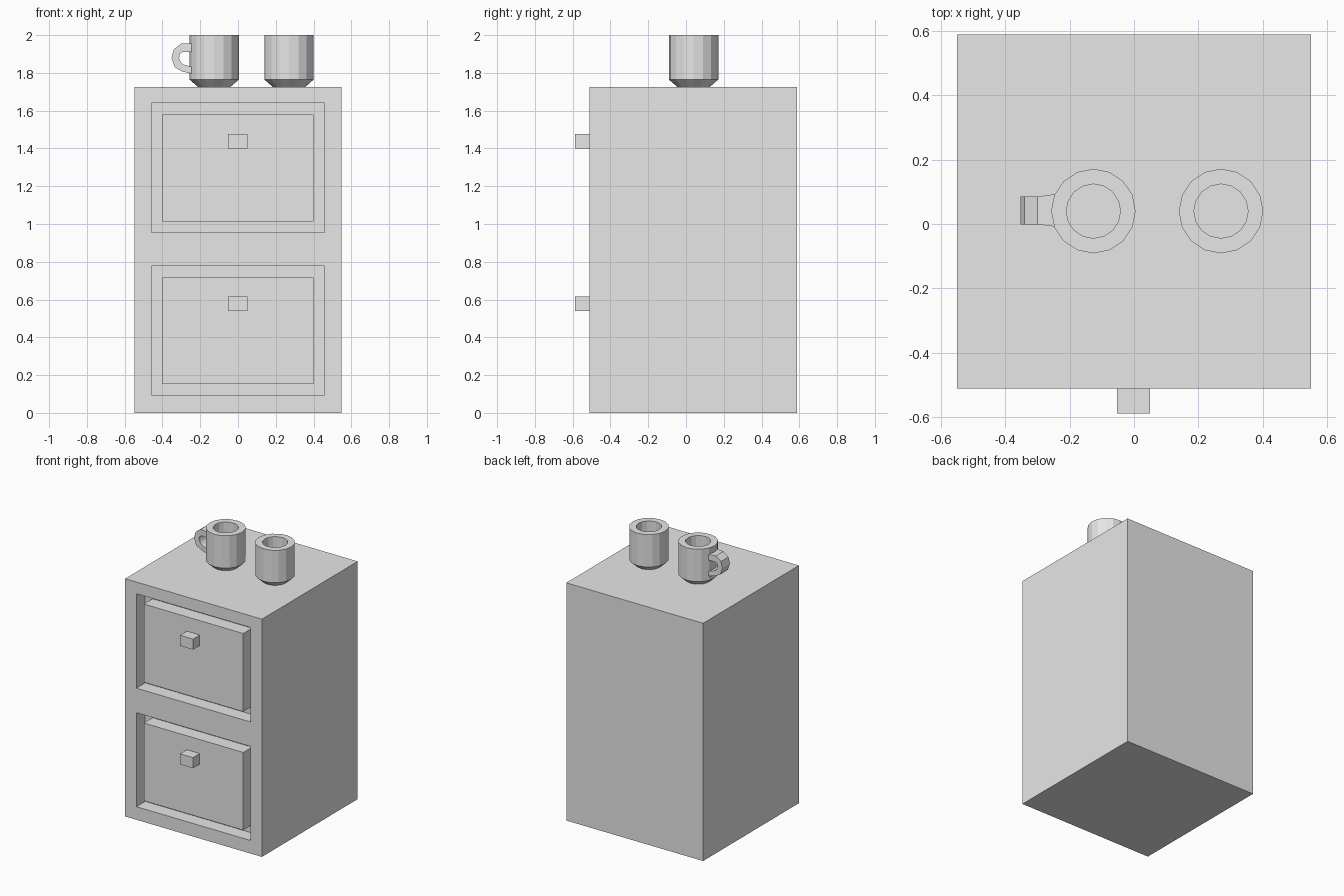
import bpy, bmesh
from math import sin, cos, pi
from mathutils import Vector

if "Cube" in bpy.data.objects:
    bpy.data.objects.remove(bpy.data.objects["Cube"])

grey = bpy.data.materials.new("light grey")
grey.use_nodes = True
grey.diffuse_color = (0.8, 0.8, 0.8, 1)
grey.node_tree.nodes["Principled BSDF"].inputs["Base Color"].default_value = (0.8, 0.8, 0.8, 1)


def finish(name, bm):
    bmesh.ops.recalc_face_normals(bm, faces=bm.faces[:])
    mesh = bpy.data.meshes.new(name)
    bm.to_mesh(mesh)
    bm.free()
    mesh.materials.append(grey)
    obj = bpy.data.objects.new(name, mesh)
    bpy.context.collection.objects.link(obj)
    return obj


def box_mesh(lo, hi):
    lo, hi = Vector(lo), Vector(hi)
    bm = bmesh.new()
    bmesh.ops.create_cube(bm, size=1)
    for v in bm.verts:
        v.co = (lo + hi) / 2 + v.co * (hi - lo)
    return bm


FRONT, BACK, TOP = -0.51, 0.588, 1.725
HALF_W, OPENING, GAP, RECESS = 0.549, 0.458, 0.059, 0.1
DRAWERS = {"lower": (0.095, 0.777), "upper": (0.955, 1.64)}

# Cabinet body: slice the block, then push the drawer openings in
bm = box_mesh((-HALF_W, FRONT, 0), (HALF_W, BACK, TOP))
cuts = [((x, 0, 0), (1, 0, 0)) for x in (-OPENING, OPENING)]
cuts += [((0, 0, z), (0, 0, 1)) for span in DRAWERS.values() for z in span]
for point, normal in cuts:
    bmesh.ops.bisect_plane(bm, geom=bm.verts[:] + bm.edges[:] + bm.faces[:],
                           plane_co=point, plane_no=normal)
openings = []
for f in bm.faces:
    c = f.calc_center_median()
    if abs(c.y - FRONT) < 0.001 and abs(c.x) < OPENING:
        if any(lo < c.z < hi for lo, hi in DRAWERS.values()):
            openings.append(f)
pushed = bmesh.ops.extrude_discrete_faces(bm, faces=openings)["faces"]
for f in pushed:
    bmesh.ops.translate(bm, verts=f.verts[:], vec=(0, RECESS, 0))
finish("cabinet_body", bm)

# Drawer fronts and square knobs
for name, (lo, hi) in DRAWERS.items():
    w = OPENING - GAP
    finish(name + "_drawer_front",
           box_mesh((-w, FRONT, lo + GAP), (w, FRONT + RECESS, hi - GAP)))
    finish(name + "_drawer_knob",
           box_mesh((-0.053, -0.588, lo + 0.445), (0.05, FRONT, lo + 0.522)))


# Mug: faceted profile turned around the vertical axis
def mug(name, x, y, sides=16):
    profile = [(0.085, TOP), (0.131, 1.765), (0.131, 2), (0.084, 2), (0.084, 1.78)]
    bm = bmesh.new()
    rings = []
    for r, z in profile:
        angles = [2 * pi * i / sides for i in range(sides)]
        rings.append([bm.verts.new((x + r * cos(a), y + r * sin(a), z)) for a in angles])
    for a, b in zip(rings, rings[1:]):
        for i in range(sides):
            j = (i + 1) % sides
            bm.faces.new((a[i], a[j], b[j], b[i]))
    bm.faces.new(rings[0])
    bm.faces.new(rings[-1])
    finish(name, bm)


mug("right_mug", -0.126, 0.04)
mug("left_mug", 0.27, 0.04)

# Mug handle: flat band swept through outer and inner outline pairs
outer = [(-0.24, 1.955), (-0.30, 1.955), (-0.34, 1.925), (-0.352, 1.88),
         (-0.335, 1.83), (-0.295, 1.807), (-0.24, 1.795)]
inner = [(-0.24, 1.912), (-0.295, 1.91), (-0.308, 1.90), (-0.312, 1.88),
         (-0.305, 1.86), (-0.29, 1.845), (-0.24, 1.83)]
bm = bmesh.new()
sections = []
for o, n in zip(outer, inner):
    w = 0.051 if o[0] > -0.25 else 0.043
    corners = [(o, -w), (o, w), (n, w), (n, -w)]
    sections.append([bm.verts.new((p[0], 0.042 + s, p[1])) for p, s in corners])
for a, b in zip(sections, sections[1:]):
    for i in range(4):
        j = (i + 1) % 4
        bm.faces.new((a[i], a[j], b[j], b[i]))
bm.faces.new(sections[0])
bm.faces.new(sections[-1])
finish("right_mug_handle", bm)
